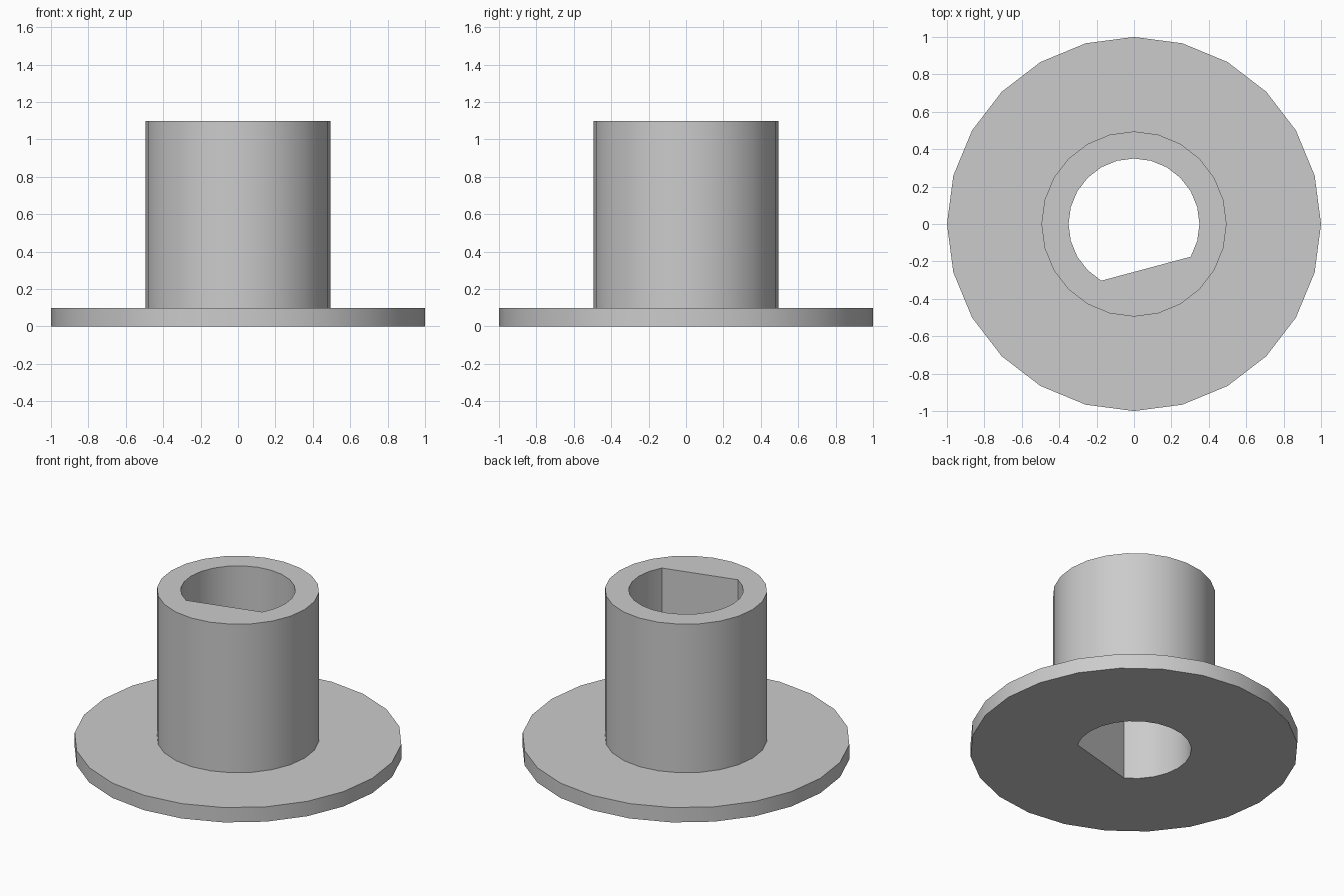
import bpy, bmesh
from math import sin, cos, pi, radians
from mathutils import Vector

cube = bpy.data.objects.get("Cube")
if cube:
    bpy.data.objects.remove(cube, do_unlink=True)

SIDES = 24
FLAT_START, FLAT_END = 16, 22   # bore corners joined by the flat

grey = bpy.data.materials.new("light grey")
grey.use_nodes = True
colour = (0.6, 0.6, 0.6, 1)
grey.diffuse_color = colour
grey.node_tree.nodes["Principled BSDF"].inputs["Base Color"].default_value = colour


def circle(radius, z):
    return [Vector((radius * cos(2 * pi * i / SIDES), radius * sin(2 * pi * i / SIDES), z))
            for i in range(SIDES)]


def d_bore(radius, z):
    ring = circle(radius, z)
    a, b = ring[FLAT_START].copy(), ring[FLAT_END].copy()
    for i in range(FLAT_START, FLAT_END + 1):
        ring[i] = a.lerp(b, (i - FLAT_START) / (FLAT_END - FLAT_START))
    return ring


# Flange, sleeve and keyed bore as one closed loop of rings
rings = [circle(1, 0), circle(1, 0.1), circle(0.495, 0.1), circle(0.495, 1.1),
         d_bore(0.35, 1.1), d_bore(0.35, 0)]
bm = bmesh.new()
loops = [[bm.verts.new(p) for p in ring] for ring in rings]
for k, low in enumerate(loops):
    high = loops[(k + 1) % len(loops)]
    for i in range(SIDES):
        j = (i + 1) % SIDES
        bm.faces.new((low[i], low[j], high[j], high[i]))
bmesh.ops.recalc_face_normals(bm, faces=bm.faces)

mesh = bpy.data.meshes.new("flanged_bushing")
bm.to_mesh(mesh)
bm.free()
mesh.materials.append(grey)
bushing = bpy.data.objects.new("flanged_bushing", mesh)
bpy.context.collection.objects.link(bushing)

# Smooth round walls, sharp rims
bpy.ops.object.select_all(action='DESELECT')
bushing.select_set(True)
bpy.context.view_layer.objects.active = bushing
bpy.ops.object.shade_smooth_by_angle(angle=radians(30))
